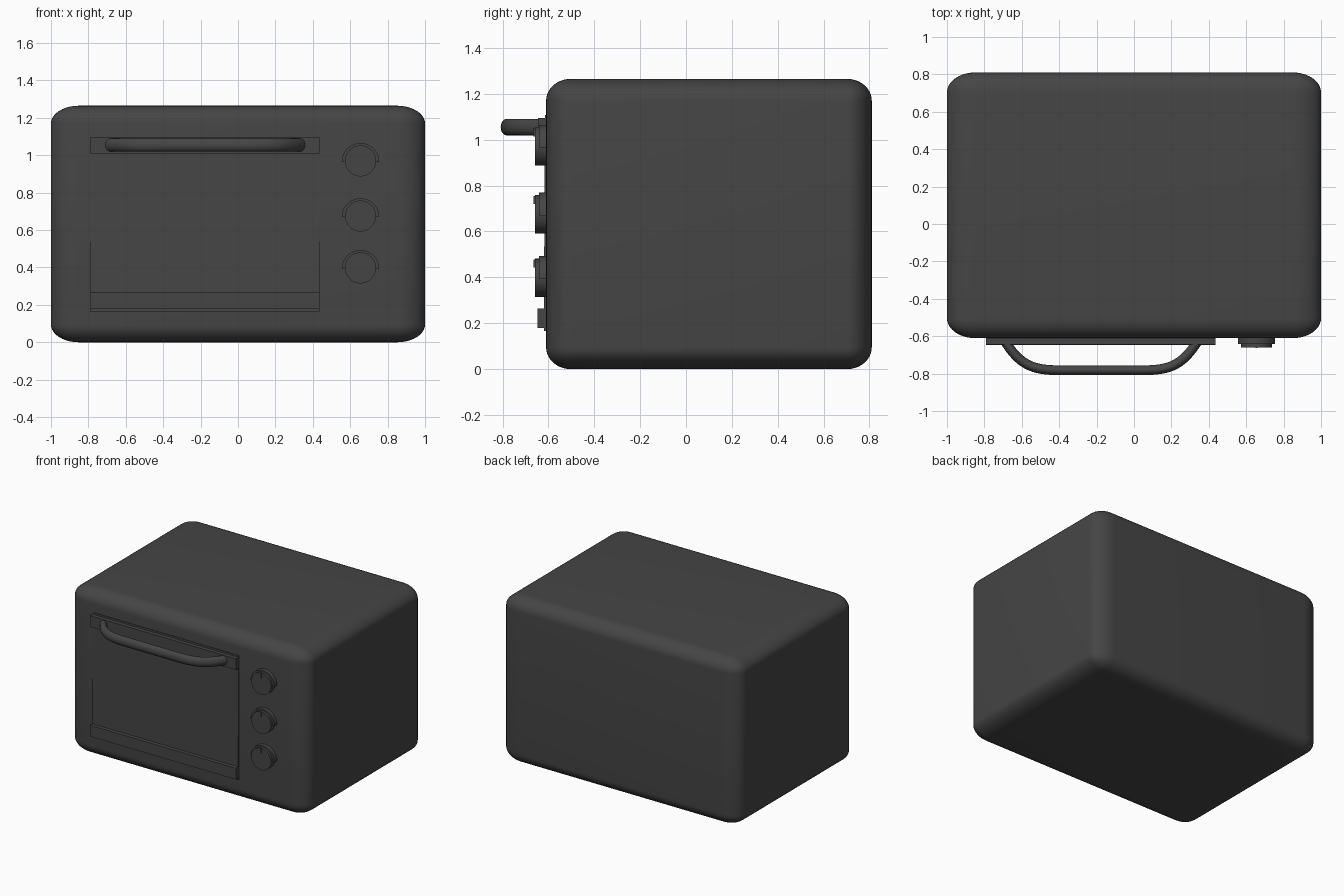
import bpy, bmesh, math
from mathutils import Vector
from mathutils.geometry import interpolate_bezier

if "Cube" in bpy.data.objects:
    bpy.data.objects.remove(bpy.data.objects["Cube"])

charcoal = bpy.data.materials.new("charcoal")
charcoal.diffuse_color = (0.06, 0.06, 0.06, 1)
charcoal.use_nodes = True
charcoal.node_tree.nodes["Principled BSDF"].inputs["Base Color"].default_value = charcoal.diffuse_color


def finish(name, bm, angle=35):
    bmesh.ops.recalc_face_normals(bm, faces=bm.faces[:])
    mesh = bpy.data.meshes.new(name)
    bm.to_mesh(mesh)
    bm.free()
    mesh.materials.append(charcoal)
    ob = bpy.data.objects.new(name, mesh)
    bpy.context.collection.objects.link(ob)
    bpy.ops.object.select_all(action='DESELECT')
    ob.select_set(True)
    bpy.context.view_layer.objects.active = ob
    bpy.ops.object.shade_smooth_by_angle(angle=math.radians(angle))
    return ob


def box_bm(lo, hi, bevel=0.0, segments=1):
    """Box between two corners; the bevel is a fraction of each side."""
    bm = bmesh.new()
    bmesh.ops.create_cube(bm, size=1)
    if bevel:
        bmesh.ops.bevel(bm, geom=bm.edges[:], offset=bevel, segments=segments,
                        profile=0.5, affect='EDGES')
    lo, hi = Vector(lo), Vector(hi)
    for v in bm.verts:
        v.co = (lo + hi) / 2 + v.co * (hi - lo)
    return bm


def extrude_profile(name, pts, y0, y1):
    """Extrude an outline of (x, z) points along y."""
    bm = bmesh.new()
    face = bm.faces.new([bm.verts.new((x, y0, z)) for x, z in pts])
    ext = bmesh.ops.extrude_face_region(bm, geom=[face])
    for v in ext["geom"]:
        if isinstance(v, bmesh.types.BMVert):
            v.co.y = y1
    return finish(name, bm)


def arc(cx, cz, r, a0, a1, n):
    return [(cx + r * math.cos(a0 + (a1 - a0) * i / n),
             cz + r * math.sin(a0 + (a1 - a0) * i / n)) for i in range(n + 1)]


# Rounded body
finish("oven_body", box_bm((-1, -0.61, 0), (1, 0.81, 1.265), 0.075, 10), 60)

# Door panel, leaning very slightly, with a strip along top and bottom
panel = box_bm((-0.79, -0.62, 0.165), (0.435, -0.6, 1.108))
for v in panel.verts:
    if v.co.y < -0.61 and v.co.z > 0.5:
        v.co.y += 0.005
finish("door_panel", panel)
finish("door_top_strip", box_bm((-0.79, -0.645, 1.01), (0.435, -0.6, 1.095)))
finish("door_bottom_strip", box_bm((-0.79, -0.648, 0.18), (0.435, -0.6, 0.265)))

# Handle: oval tube swept along a bowed path
mid, hz = -0.175, 1.055
half = interpolate_bezier(Vector((-0.70, -0.61, hz)), Vector((-0.61, -0.765, hz)),
                          Vector((-0.53, -0.782, hz)), Vector((-0.39, -0.782, hz)), 16)
path = half + [Vector((2 * mid - p.x, p.y, hz)) for p in reversed(half)]
bm = bmesh.new()
rings, sides = [], 20
for i, p in enumerate(path):
    t = (path[min(i + 1, len(path) - 1)] - path[max(i - 1, 0)]).normalized()
    n = Vector((-t.y, t.x, 0))
    rings.append([bm.verts.new(p + n * 0.026 * math.cos(a) + Vector((0, 0, 0.036 * math.sin(a))))
                  for a in (math.tau * k / sides for k in range(sides))])
for r0, r1 in zip(rings, rings[1:]):
    for k in range(sides):
        j = (k + 1) % sides
        bm.faces.new((r0[k], r0[j], r1[j], r1[k]))
bm.faces.new(rings[0])
bm.faces.new(rings[-1])
finish("door_handle", bm)

# Three knobs, each with a half-ring collar and a pointer mark
kx = 0.655
for i, kz in enumerate((0.97, 0.675, 0.398), 1):
    extrude_profile(f"knob_{i}", arc(kx, kz, 0.083, 0, math.tau, 48)[:-1], -0.6, -0.659)
    outline = arc(kx, kz - 0.005, 0.1, 0, math.pi, 32) + arc(kx, kz - 0.005, 0.082, math.pi, 0, 32)
    extrude_profile(f"knob_collar_{i}", outline, -0.6, -0.641)
    finish(f"knob_pointer_{i}", box_bm((kx - 0.005, -0.664, kz + 0.045), (kx + 0.005, -0.65, kz + 0.08)))
